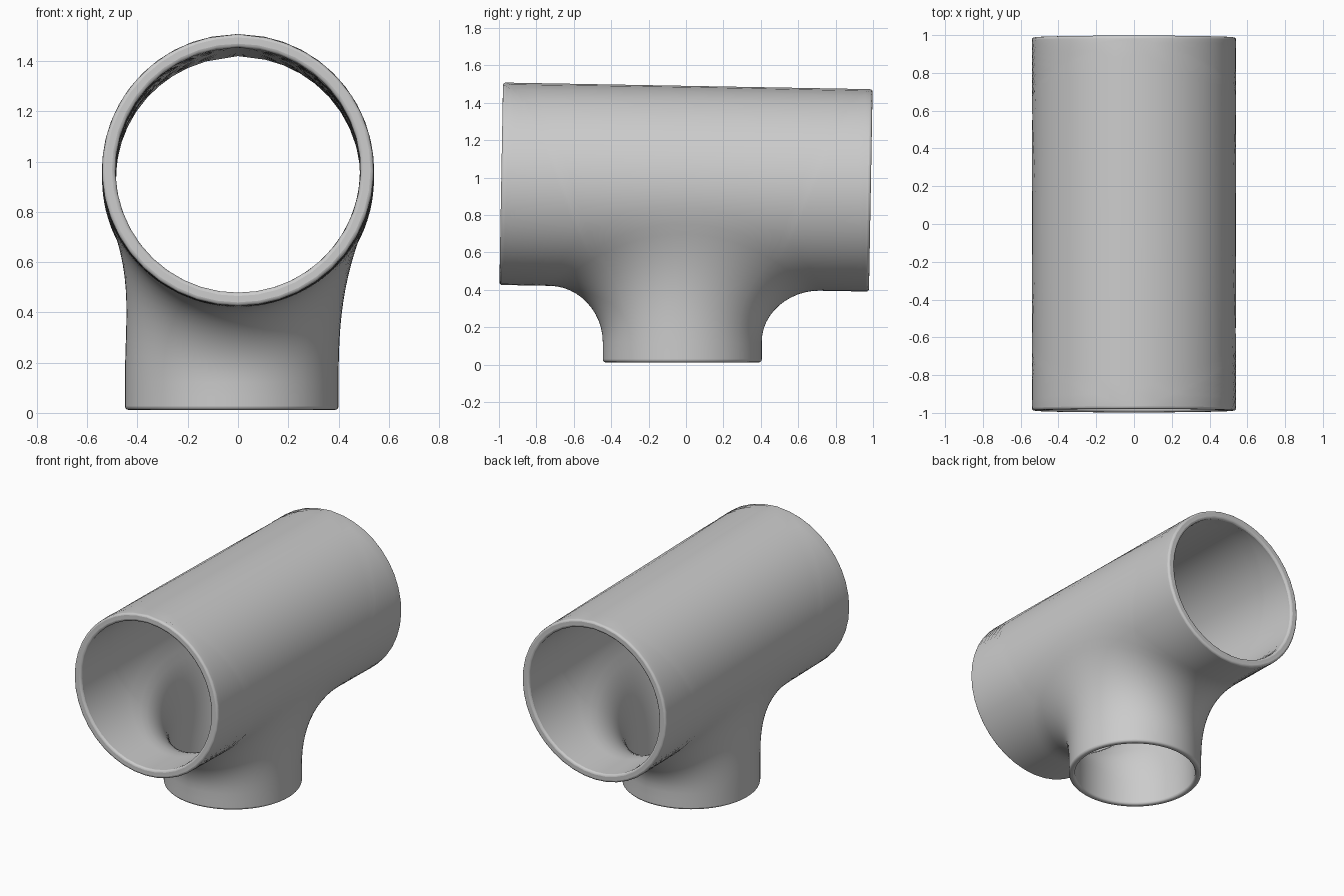
import bpy, bmesh
from math import sin, cos, atan2, pi, radians
from mathutils import Vector

if "Cube" in bpy.data.objects:
    bpy.data.objects.remove(bpy.data.objects["Cube"])

HALF, ZC, TILT = 0.988, 0.949, 0.018   # main pipe half length, axis height, slope
BX, BY, BZ = -0.025, -0.02, 0.012      # branch centre and bottom
FOOT_ANG, FOOT_Y = 1.2, 0.72           # extent of the blend on the main pipe
NA, NS = 40, 20                        # samples around an end / along the seam


def boundary():
    """Outline of the unrolled main pipe as (angle, y)."""
    pts = [(pi, HALF * (-1 + 2 * i / NS)) for i in range(NS)]
    pts += [(pi * (1 - 2 * i / NA), HALF) for i in range(NA)]
    pts += [(-pi, HALF * (1 - 2 * i / NS)) for i in range(NS)]
    pts += [(pi * (-1 + 2 * i / NA), -HALF) for i in range(NA)]
    return pts


def on_pipe(rad, ang, y):
    x, z = rad * sin(ang), -rad * cos(ang)
    return Vector((x, y + TILT * z, ZC + z - TILT * y))


def strand(pipe_r, branch_r, edge):
    """Points from the branch mouth, through the blend, to the pipe outline."""
    t = atan2(edge[1] / HALF, edge[0] / pi)
    fa, fy = FOOT_ANG * cos(t), FOOT_Y * sin(t)
    foot = on_pipe(pipe_r, fa, fy)
    tan = Vector((pipe_r * fa * cos(fa), fy, pipe_r * fa * sin(fa))).normalized()
    mouth = Vector((BX + branch_r * cos(t), BY + branch_r * sin(t), BZ))
    p0 = mouth + Vector((0, 0, 0.11))
    h = 0.38 * (foot - p0).length
    p1, p2 = p0 + Vector((0, 0, h)), foot - tan * h
    pts = [mouth, (mouth + p0) / 2]
    for k in range(12):
        u = k / 12
        v = 1 - u
        pts.append(p0 * v**3 + p1 * 3 * v * v * u + p2 * 3 * v * u * u + foot * u**3)
    for k in range(13):
        u = k / 12
        pts.append(on_pipe(pipe_r, fa + (edge[0] - fa) * u, fy + (edge[1] - fy) * u))
    return pts


bm = bmesh.new()
edges = boundary()
n = len(edges)


def skin(pipe_r, branch_r):
    g = [[bm.verts.new(p) for p in strand(pipe_r, branch_r, e)] for e in edges]
    for i in range(n):
        a, b = g[i], g[(i + 1) % n]
        for k in range(len(a) - 1):
            bm.faces.new((a[k], b[k], b[k + 1], a[k + 1]))
    return g


# outer and inner skins
outer = skin(0.541, 0.425)
inner = skin(0.488, 0.385)

# rims: branch mouth and both pipe ends
for i in range(n):
    j = (i + 1) % n
    bm.faces.new((outer[i][0], outer[j][0], inner[j][0], inner[i][0]))
    if abs(edges[i][1]) == HALF and abs(edges[i][1] - edges[j][1]) < 1e-6:
        bm.faces.new((outer[i][-1], outer[j][-1], inner[j][-1], inner[i][-1]))

# close the seam along the top of the pipe
bmesh.ops.remove_doubles(bm, verts=bm.verts[:], dist=0.0005)
bmesh.ops.recalc_face_normals(bm, faces=bm.faces[:])
mesh = bpy.data.meshes.new("pipe_tee")
bm.to_mesh(mesh)
bm.free()
tee = bpy.data.objects.new("pipe_tee", mesh)
bpy.context.collection.objects.link(tee)

# rounded rims
bev = tee.modifiers.new("rim_round", 'BEVEL')
bev.width, bev.segments = 0.014, 3
bev.limit_method, bev.angle_limit = 'ANGLE', radians(60)

bpy.context.view_layer.objects.active = tee
tee.select_set(True)
bpy.ops.object.shade_smooth_by_angle(angle=radians(50))
